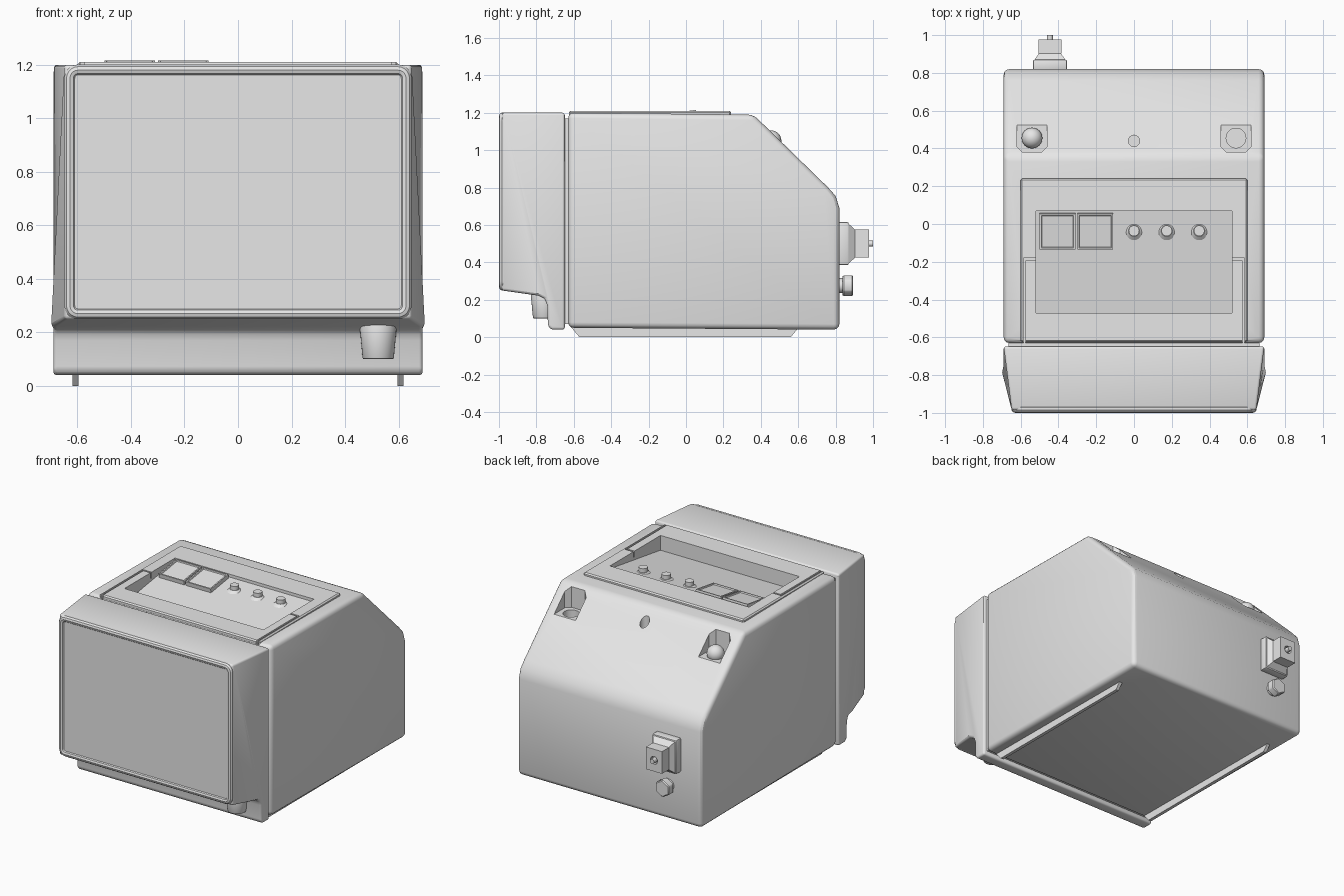
import bpy, bmesh, math
from mathutils import Matrix, Vector

cube = bpy.data.objects.get("Cube")
if cube:
    bpy.data.objects.remove(cube, do_unlink=True)

grey = bpy.data.materials.new("plain_grey")
grey.use_nodes = True
GREY = (0.8, 0.8, 0.8, 1)
grey.diffuse_color = GREY
grey.node_tree.nodes["Principled BSDF"].inputs["Base Color"].default_value = GREY
parts = []


def add(name, bm):
    bmesh.ops.recalc_face_normals(bm, faces=bm.faces)
    mesh = bpy.data.meshes.new(name)
    bm.to_mesh(mesh)
    bm.free()
    mesh.materials.append(grey)
    ob = bpy.data.objects.new(name, mesh)
    bpy.context.collection.objects.link(ob)
    parts.append(ob)
    return ob


def bake(ob):
    bpy.context.view_layer.update()
    dg = bpy.context.evaluated_depsgraph_get()
    ob.data = bpy.data.meshes.new_from_object(ob.evaluated_get(dg))
    ob.modifiers.clear()


def bevel(ob, width, segments=3):
    m = ob.modifiers.new("bevel", "BEVEL")
    m.width, m.segments = width, segments
    m.limit_method, m.angle_limit = "ANGLE", math.radians(30)
    bake(ob)
    return ob


def cut(ob, cutter):
    m = ob.modifiers.new("cut", "BOOLEAN")
    m.operation, m.solver, m.object = "DIFFERENCE", "EXACT", cutter
    bake(ob)


def discard(cutter):
    parts.remove(cutter)
    bpy.data.objects.remove(cutter, do_unlink=True)


def prism(name, pts, half, x=0):
    """Side profile of (y, z) points, extruded across x."""
    bm = bmesh.new()
    f = bm.faces.new([bm.verts.new((x - half, y, z)) for y, z in pts])
    r = bmesh.ops.extrude_face_region(bm, geom=[f])
    bmesh.ops.translate(bm, vec=(2 * half, 0, 0),
                        verts=[v for v in r["geom"] if isinstance(v, bmesh.types.BMVert)])
    return add(name, bm)


def box(name, c, size):
    bm = bmesh.new()
    bmesh.ops.create_cube(bm, size=1)
    bmesh.ops.transform(bm, matrix=Matrix.Translation(c) @ Matrix.Diagonal((*size, 1)), verts=bm.verts)
    return add(name, bm)


def cone(name, c, r1, r2, depth, sides=32, axis="Z"):
    bm = bmesh.new()
    bmesh.ops.create_cone(bm, cap_ends=True, segments=sides, radius1=r1, radius2=r2, depth=depth)
    rot = Matrix.Rotation(-math.pi / 2, 4, "X") if axis == "Y" else Matrix()
    bmesh.ops.transform(bm, matrix=Matrix.Translation(c) @ rot, verts=bm.verts)
    return add(name, bm)


# Main housing with sloped rear
housing = bevel(prism("rear_housing", [
    (-0.63, 0.05), (-0.63, 1.2), (0.36, 1.19), (0.76, 0.80),
    (0.80, 0.755), (0.82, 0.69), (0.82, 0.04)], 0.69), 0.03)
box("seam_core", (0, -0.64, 0.62), (1.33, 0.07, 1.1))

# Front bezel, narrowing towards the screen
bezel = prism("front_bezel", [
    (-0.985, 0.25), (-0.985, 1.2), (-0.648, 1.2), (-0.648, 0.04),
    (-0.72, 0.04), (-0.738, 0.06), (-0.742, 0.17), (-0.755, 0.205), (-0.79, 0.222)], 0.69)
for v in bezel.data.vertices:
    if v.co.y < -0.9:
        v.co.x *= 0.648 / 0.69
bevel(bezel, 0.022)

# Rounded frame around the screen
curve = bpy.data.curves.new("screen_frame", "CURVE")
curve.dimensions = "3D"
curve.bevel_depth, curve.bevel_resolution = 0.022, 3
path = []
for i, (sx, z) in enumerate([(1, 1.15), (-1, 1.15), (-1, 0.30), (1, 0.30)]):
    for k in range(6):
        a = math.pi / 2 * (i + k / 5)
        path.append((sx * 0.598 + 0.03 * math.cos(a), -0.978, z + 0.03 * math.sin(a), 1))
spline = curve.splines.new("POLY")
spline.points.add(len(path) - 1)
for p, co in zip(spline.points, path):
    p.co = co
spline.use_cyclic_u = True
frame = bpy.data.objects.new("frame_path", curve)
bpy.context.collection.objects.link(frame)
bpy.context.view_layer.update()
mesh = bpy.data.meshes.new_from_object(frame.evaluated_get(bpy.context.evaluated_depsgraph_get()))
bpy.data.objects.remove(frame, do_unlink=True)
mesh.materials.clear()
mesh.materials.append(grey)
ring = bpy.data.objects.new("screen_frame", mesh)
bpy.context.collection.objects.link(ring)
parts.append(ring)
box("screen", (0, -0.985, 0.725), (1.23, 0.008, 0.9))

# Front knob under the bezel
bevel(cone("front_knob", (0.524, -0.76, 0.165), 0.058, 0.07, 0.13), 0.005, 2)

# Raised top panel
panel = bevel(prism("top_panel", [(-0.625, 1.15), (-0.625, 1.21), (0.24, 1.21), (0.24, 1.15)], 0.6), 0.008, 1)

# Control recess with a tilted floor, and lid grooves
cutters = [prism("recess_cutter", [(-0.47, 1.11), (0.07, 1.19), (0.07, 1.3), (-0.47, 1.3)], 0.52)]
for s in (-1, 1):
    cutters.append(box("groove_cutter", (s * 0.58, -0.41, 1.2), (0.012, 0.46, 0.06)))
    cutters.append(box("step_cutter", (s * 0.545, -0.186, 1.2), (0.07, 0.012, 0.06)))
for c in cutters:
    cut(housing, c)
    cut(panel, c)
    discard(c)

# Two rocker buttons with inset tops
for i, x in enumerate((-0.405, -0.205)):
    bm = bmesh.new()
    bmesh.ops.create_cube(bm, size=1)
    bmesh.ops.scale(bm, vec=(0.188, 0.19, 0.06), verts=bm.verts)
    top = max(bm.faces, key=lambda f: f.calc_center_median().z)
    bmesh.ops.inset_region(bm, faces=[top], thickness=0.012)
    bmesh.ops.inset_region(bm, faces=[top], thickness=0.004, depth=-0.008)
    bmesh.ops.transform(bm, matrix=Matrix.Translation((x, -0.036, 1.172)) @ Matrix.Rotation(0.147, 4, "X"),
                        verts=bm.verts)
    add(f"rocker_button_{i + 1}", bm)

# Three small control knobs on flared collars
for i, x in enumerate((0, 0.173, 0.345)):
    cone(f"control_knob_{i + 1}", (x, -0.036, 1.18), 0.028, 0.028, 0.06, 24)
    cone(f"control_collar_{i + 1}", (x, -0.036, 1.175), 0.05, 0.03, 0.016, 24)

# Rear corner pockets, each with a flat shelf
for s in (-1, 1):
    bm = bmesh.new()
    outline = [(-0.08, 0.56), (-0.08, 0.41), (-0.05, 0.38), (0.05, 0.38), (0.08, 0.41), (0.08, 0.56)]
    f = bm.faces.new([bm.verts.new((s * 0.54 + x, y, 1.03)) for x, y in outline])
    r = bmesh.ops.extrude_face_region(bm, geom=[f])
    bmesh.ops.translate(bm, vec=(0, 0, 0.3), verts=[v for v in r["geom"] if isinstance(v, bmesh.types.BMVert)])
    c = add("pocket_cutter", bm)
    cut(housing, c)
    discard(c)

# Round socket on the left, ball on the right, hole in the middle
for x, y, z, r in ((0.54, 0.455, 1.02, 0.052), (0, 0.44, 1.1, 0.03)):
    c = cone("hole_cutter", (x, y, z), r, r, 0.1)
    cut(housing, c)
    discard(c)
bm = bmesh.new()
bmesh.ops.create_uvsphere(bm, u_segments=24, v_segments=16, radius=0.055)
bmesh.ops.translate(bm, vec=(-0.54, 0.455, 1.05), verts=bm.verts)
add("corner_ball", bm)

# Rear connector: flange, taper, block and pin
X, Z = -0.445, 0.5
bevel(box("connector_flange", (X, 0.84, Z), (0.18, 0.06, 0.23)), 0.008, 2)
bm = bmesh.new()
loops = [[bm.verts.new((X + sx * w, y, Z + sz * h)) for sx, sz in ((-1, -1), (1, -1), (1, 1), (-1, 1))]
         for y, w, h in ((0.865, 0.085, 0.11), (0.915, 0.05, 0.065))]
for l in loops:
    bm.faces.new(l)
for k in range(4):
    n = (k + 1) % 4
    bm.faces.new((loops[0][k], loops[0][n], loops[1][n], loops[1][k]))
add("connector_taper", bm)
block = box("connector_block", (X, 0.94, Z), (0.12, 0.075, 0.15))
c = cone("socket_cutter", (X, 0.975, Z), 0.026, 0.026, 0.04, 24, "Y")
cut(block, c)
discard(c)
cone("connector_pin", (X, 0.97, Z), 0.016, 0.016, 0.06, 16, "Y")

# Hexagonal rear nut
cone("rear_nut_neck", (X, 0.83, 0.275), 0.04, 0.04, 0.04, 24, "Y")
bevel(cone("rear_nut", (X, 0.865, 0.275), 0.058, 0.058, 0.055, 6, "Y"), 0.006, 1)

# Runner feet
for side, s in (("left", 1), ("right", -1)):
    prism(f"{side}_runner", [(-0.62, 0.06), (-0.57, 0), (0.56, 0), (0.61, 0.06)], 0.011, s * 0.607)

# Smooth curved areas, keep edges sharp
bpy.ops.object.select_all(action="DESELECT")
for ob in parts:
    ob.select_set(True)
bpy.context.view_layer.objects.active = housing
bpy.ops.object.shade_smooth_by_angle(angle=math.radians(30))
